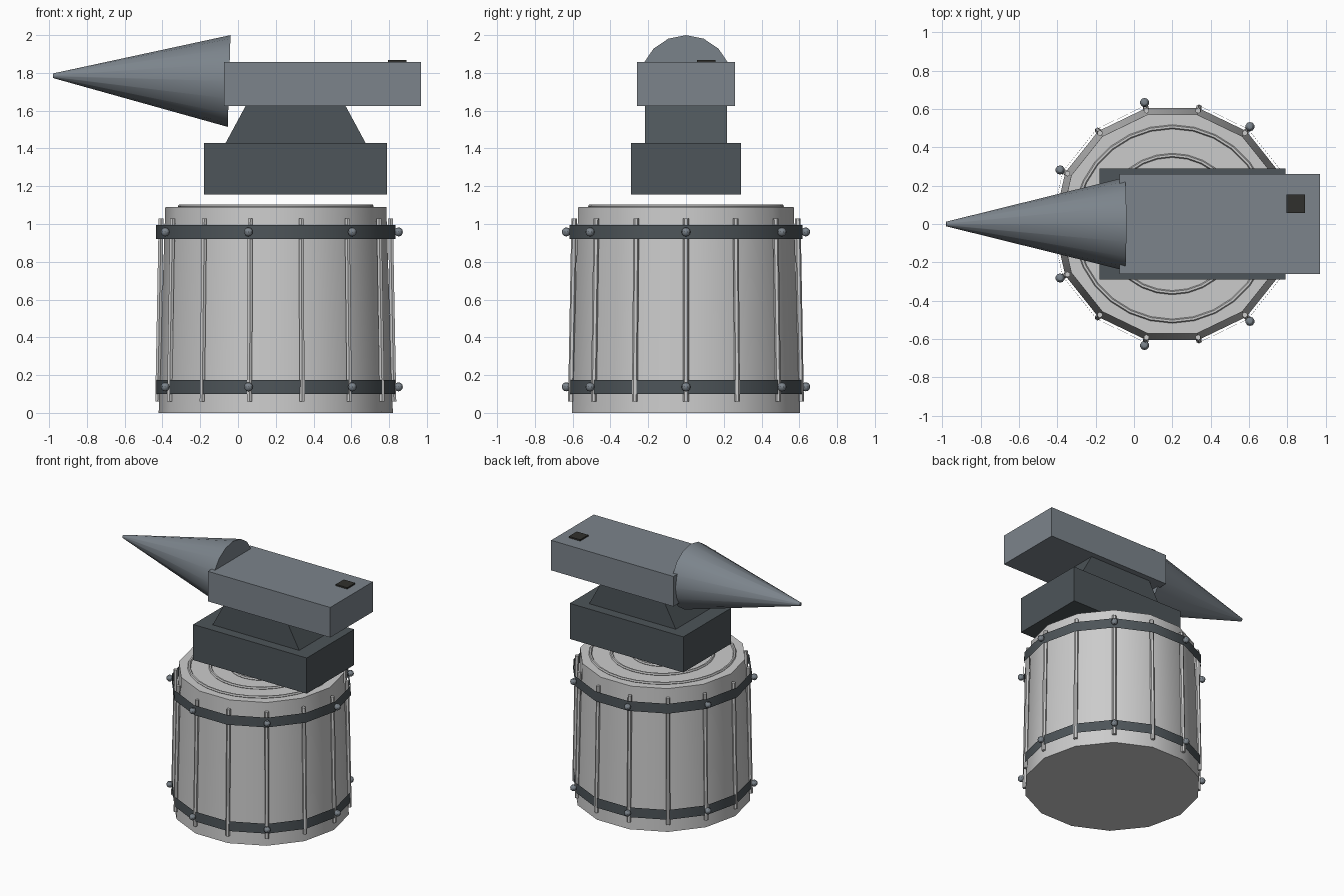
import bpy, bmesh
from math import sin, cos, tau, radians
from mathutils import Vector

if "Cube" in bpy.data.objects:
    bpy.data.objects.remove(bpy.data.objects["Cube"])

CX = 0.2      # stump axis
SIDES = 14


def material(name, rgb):
    m = bpy.data.materials.new(name)
    m.diffuse_color = (*rgb, 1)
    m.use_nodes = True
    m.node_tree.nodes["Principled BSDF"].inputs["Base Color"].default_value = m.diffuse_color
    return m


iron = material("iron", (0.20, 0.23, 0.26))
dark_iron = material("dark_iron", (0.075, 0.09, 0.10))
black = material("black", (0.03, 0.03, 0.026))


def finish(name, mat=None, smooth=False):
    ob = bpy.context.object
    ob.name = name
    if mat:
        ob.data.materials.append(mat)
    if smooth:
        bpy.ops.object.shade_smooth_by_angle(angle=radians(30))
    return ob


def box(name, x, y, z, mat):
    bpy.ops.mesh.primitive_cube_add(size=1, location=(sum(x) / 2, sum(y) / 2, sum(z) / 2))
    ob = finish(name, mat)
    ob.scale = (x[1] - x[0], y[1] - y[0], z[1] - z[0])
    return ob


def rod(name, a, b, r1, r2, sides, mat=None, fill='NGON', smooth=True):
    """Cone or cylinder from a to b, first vertex turned to local +x."""
    a, b = Vector(a), Vector(b)
    d = b - a
    bpy.ops.mesh.primitive_cone_add(vertices=sides, radius1=r1, radius2=r2, depth=d.length,
                                    end_fill_type=fill, location=(a + b) / 2)
    ob = finish(name, mat, smooth)
    ob.rotation_euler = Vector((0, 0, 1)).rotation_difference(d).to_euler()
    return ob


def turn_vertex_to_x(ob):
    ob.rotation_euler = (0, 0, tau / 4)


# stump
turn_vertex_to_x(rod("stump", (CX, 0, 0), (CX, 0, 1.09), 0.62, 0.585, SIDES))

# growth rings on the stump top
for i, r in enumerate((0.507, 0.358, 0.21)):
    bpy.ops.mesh.primitive_torus_add(major_segments=28, minor_segments=6, major_radius=r,
                                     minor_radius=0.011, location=(CX, 0, 1.094))
    finish(f"growth_ring_{i}", None, True)

# hoops (open sleeves) with rivets on every second corner
for label, z0, z1 in (("lower", 0.10, 0.175), ("upper", 0.92, 0.995)):
    turn_vertex_to_x(rod(label + "_hoop", (CX, 0, z0), (CX, 0, z1), 0.634, 0.633, SIDES,
                         dark_iron, 'NOTHING'))
    for i in range(0, SIDES, 2):
        t = tau * i / SIDES
        bpy.ops.mesh.primitive_uv_sphere_add(segments=10, ring_count=6, radius=0.024,
                                             location=(CX + 0.65 * cos(t), 0.65 * sin(t), z0 + 0.038))
        finish(f"{label}_rivet_{i // 2}", iron, True)

# bark ridges on every corner
for i in range(SIDES):
    t = tau * i / SIDES
    c, s = cos(t), sin(t)
    rod(f"bark_ridge_{i}", (CX + 0.625 * c, 0.625 * s, 0.06), (CX + 0.607 * c, 0.607 * s, 1.03),
        0.015, 0.015, 6)

# anvil foot, waist and body
box("anvil_foot", (-0.18, 0.79), (-0.29, 0.29), (1.155, 1.43), dark_iron)
waist = box("anvil_waist", (-0.065, 0.675), (-0.217, 0.217), (1.43, 1.625), dark_iron)
for v in waist.data.vertices:
    if v.co.z > 0:
        v.co.x *= 0.715
box("anvil_body", (-0.075, 0.97), (-0.26, 0.26), (1.625, 1.857), iron)
box("hardy_hole", (0.795, 0.893), (0.057, 0.155), (1.85, 1.868), black)

# horn, slightly raised towards the tip
rod("anvil_horn", (-0.047, 0, 1.757), (-0.98, 0, 1.785), 0.243, 0.012, 16, iron)
